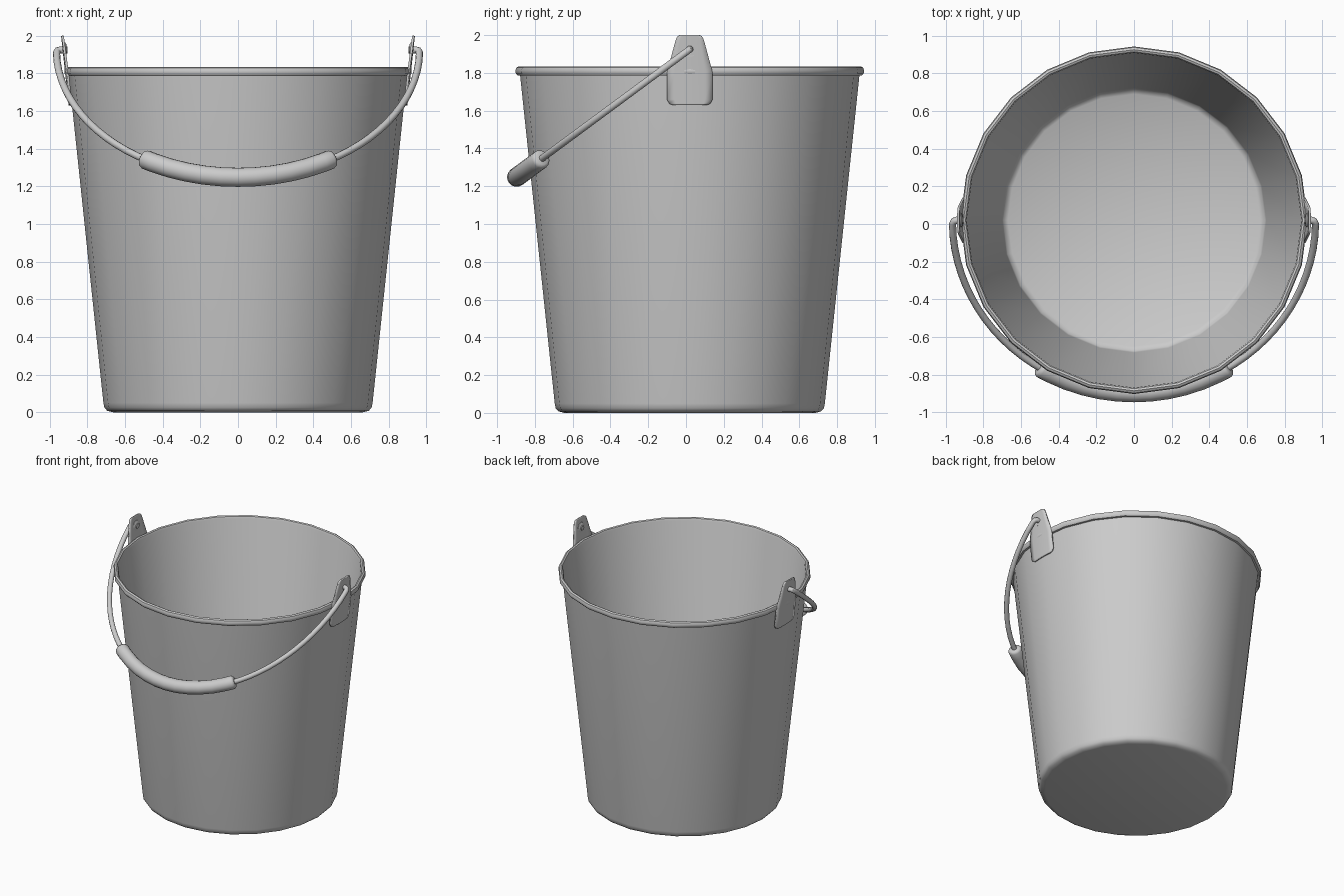
import bpy, bmesh, math
from mathutils import Vector

if "Cube" in bpy.data.objects:
    bpy.data.objects.remove(bpy.data.objects["Cube"])

CY = 0.02                       # bucket axis sits slightly behind the origin
PIVOT_Z = 1.925


def finish(name, bm, angle=40):
    bmesh.ops.recalc_face_normals(bm, faces=bm.faces)
    me = bpy.data.meshes.new(name)
    bm.to_mesh(me)
    bm.free()
    ob = bpy.data.objects.new(name, me)
    bpy.context.collection.objects.link(ob)
    bpy.ops.object.select_all(action='DESELECT')
    ob.select_set(True)
    bpy.context.view_layer.objects.active = ob
    bpy.ops.object.shade_smooth_by_angle(angle=math.radians(angle))
    return ob


def lathe(name, profile, steps, place=lambda p: p):
    """Revolve (radius, height) points that start and end on the axis."""
    bm = bmesh.new()
    verts = [bm.verts.new((r, 0, z)) for r, z in profile]
    edges = [bm.edges.new(e) for e in zip(verts, verts[1:])]
    bmesh.ops.spin(bm, geom=verts + edges, cent=(0, 0, 0), axis=(0, 0, 1),
                   angle=math.tau, steps=steps, use_merge=True)
    bmesh.ops.remove_doubles(bm, verts=bm.verts, dist=1e-5)
    for v in bm.verts:
        v.co = place(v.co.copy())
    return finish(name, bm)


def mirror_x(ob):
    ob.modifiers.new("mirror", 'MIRROR').use_axis[0] = True


def tube(name, path, radius, sides=10):
    """Sweep a circle along a planar path of 3D points."""
    bm = bmesh.new()
    normal = Vector((0, 0.594, -0.804))     # normal of the tilted bail plane
    normal = Vector((0, -0.594, 0.804))
    rings = []
    for i, p in enumerate(path):
        t = (path[min(i + 1, len(path) - 1)] - path[max(i - 1, 0)]).normalized()
        side = t.cross(normal).normalized()
        r = radius[i] if isinstance(radius, list) else radius
        rings.append([bm.verts.new(p + r * (math.cos(a) * side + math.sin(a) * normal))
                      for a in (math.tau * k / sides for k in range(sides))])
    for a, b in zip(rings, rings[1:]):
        for k in range(sides):
            n = (k + 1) % sides
            bm.faces.new((a[k], a[n], b[n], b[k]))
    bm.faces.new(rings[0])
    bm.faces.new(rings[-1])
    return finish(name, bm)


# Bucket shell: 24 sides, thin wall and rolled rim
lathe("bucket", [(0, 0), (0.665, 0), (0.695, 0.008), (0.71, 0.025), (0.715, 0.05),
                 (0.898, 1.785), (0.912, 1.787), (0.921, 1.798), (0.923, 1.813),
                 (0.918, 1.828), (0.906, 1.835), (0.895, 1.83), (0.889, 1.815),
                 (0.703, 0.05), (0.695, 0.03), (0.67, 0.015), (0, 0.013)],
      24, lambda p: p + Vector((0, CY, 0)))

# Bail ears: curved plates hugging the wall
bm = bmesh.new()
rows = []
for z, half in [(1.63, 0.09), (1.638, 0.108), (1.66, 0.12), (1.80, 0.12), (1.82, 0.116),
                (1.965, 0.077), (1.985, 0.07), (1.995, 0.063), (2.0, 0.05)]:
    R = 0.723 + 0.1075 * (z - 0.04)
    rows.append([bm.verts.new((R * math.cos(math.asin(half * u / 3 / R)),
                               CY + half * u / 3, z)) for u in range(-3, 4)])
for a, b in zip(rows, rows[1:]):
    for k in range(6):
        bm.faces.new((a[k], a[k + 1], b[k + 1], b[k]))
ear = finish("bail_ear", bm)
solid = ear.modifiers.new("thickness", 'SOLIDIFY')
solid.thickness = 0.012
solid.offset = 0
mirror_x(ear)

# Rounded wire ends on the inside of the ears
button = lathe("wire_end_button", [(0, 0), (0.04, 0), (0.04, 0.01), (0.03, 0.016), (0, 0.018)], 16,
               lambda p: Vector((0.928 - p.z, CY + p.x, PIVOT_Z + p.y)))
mirror_x(button)


# Handle lies in a tilted plane: d is the distance down from the pivots
def bail(x, d):
    return Vector((x, CY - 0.804 * d, PIVOT_Z - 0.594 * d))


A, B = 0.965, 1.14


def arc(x):
    return bail(x, B * math.sqrt(1 - (x / A) ** 2))


# Wire bail
half = [(0.905, 0), (0.943, 0), (0.957, 0.006), (0.964, 0.022)]
path = [bail(x, d) for x, d in half]
path += [bail(A * math.cos(t), B * math.sin(t))
         for t in (math.pi * (0.03 + 0.94 * i / 40) for i in range(41))]
path += [bail(-x, d) for x, d in reversed(half)]
tube("bail_wire", path, 0.019)

# Grip
xs = [-0.505, -0.5, -0.49] + [-0.45 + 0.09 * i for i in range(11)] + [0.49, 0.5, 0.505]
tube("grip", [arc(x) for x in xs],
     [0.036, 0.046, 0.051] + [0.051] * 11 + [0.051, 0.046, 0.036], 16)
